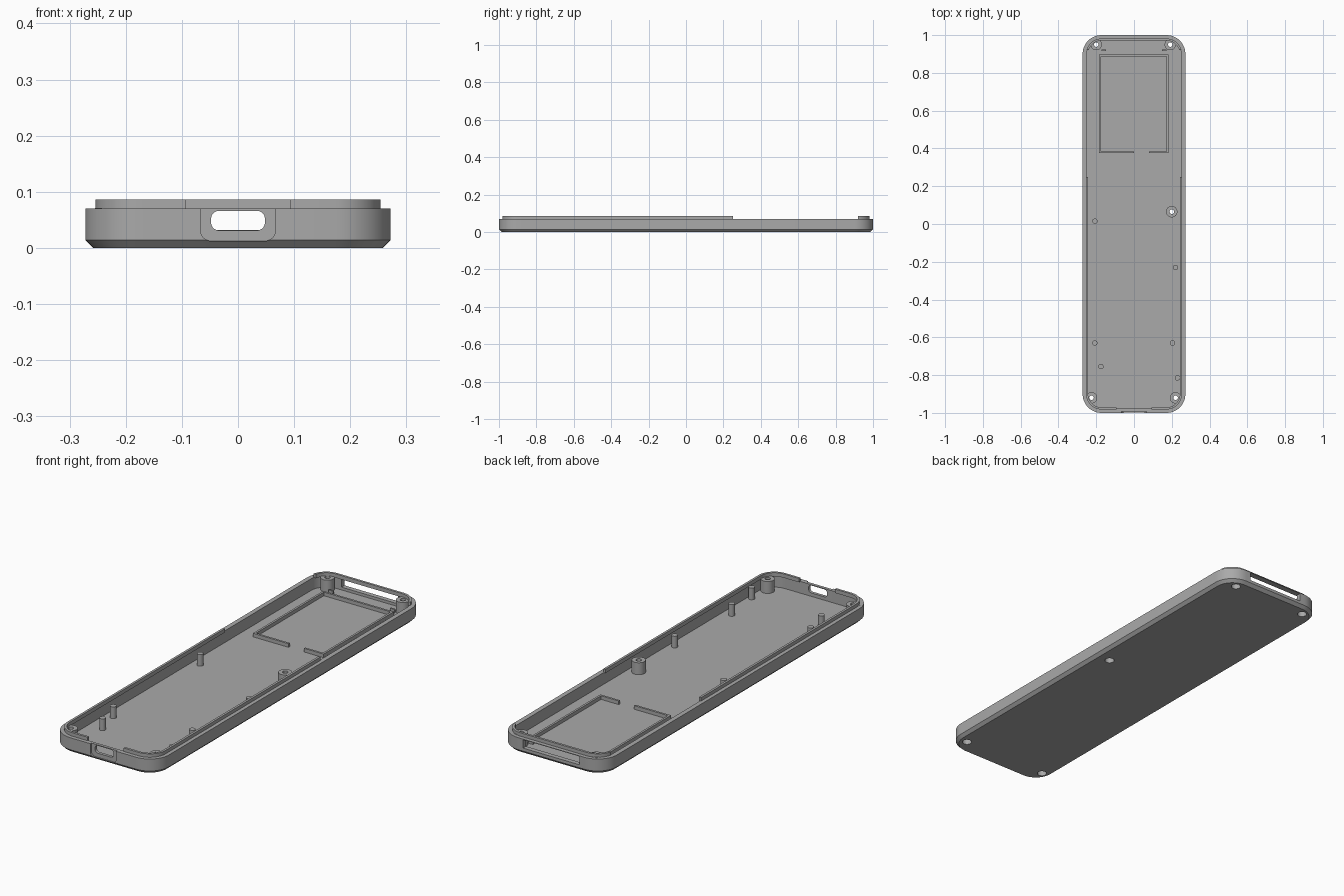
import bpy, bmesh, math

cube = bpy.data.objects.get("Cube")
if cube:
    bpy.data.objects.remove(cube, do_unlink=True)

grey = bpy.data.materials.new("plain grey plastic")
grey.use_nodes = True
colour = (0.4, 0.4, 0.4, 1)
grey.diffuse_color = colour
grey.node_tree.nodes["Principled BSDF"].inputs["Base Color"].default_value = colour

HALF_X, HALF_Y, CORNER = 0.272, 1.0, 0.1
FLOOR, WALL_TOP, LIP_TOP = 0.015, 0.07, 0.086


def finish(name, bm):
    bmesh.ops.recalc_face_normals(bm, faces=bm.faces)
    mesh = bpy.data.meshes.new(name)
    bm.to_mesh(mesh)
    bm.free()
    obj = bpy.data.objects.new(name, mesh)
    bpy.context.collection.objects.link(obj)
    mesh.materials.append(grey)
    return obj


def rounded(hx, hy, r, steps=12):
    """Outline of a rounded rectangle centred on the origin."""
    pts = []
    for q, (sx, sy) in enumerate([(1, 1), (-1, 1), (-1, -1), (1, -1)]):
        for i in range(steps + 1):
            a = math.pi / 2 * (q + i / steps)
            pts.append((sx * (hx - r) + r * math.cos(a), sy * (hy - r) + r * math.sin(a)))
    return pts


def loft(name, rings, closed=False):
    """Skin rings of points; either cap both ends or join last to first."""
    bm = bmesh.new()
    loops = [[bm.verts.new(p) for p in ring] for ring in rings]
    pairs = list(zip(loops, loops[1:]))
    if closed:
        pairs.append((loops[-1], loops[0]))
    else:
        bm.faces.new(loops[0])
        bm.faces.new(loops[-1])
    for a, b in pairs:
        for i in range(len(a)):
            j = (i + 1) % len(a)
            bm.faces.new((a[i], a[j], b[j], b[i]))
    return finish(name, bm)


def case_ring(inset, z):
    return [(x, y, z) for x, y in rounded(HALF_X - inset, HALF_Y - inset, CORNER - inset)]


def box(name, x0, x1, y0, y1, z0, z1):
    flat = [(x0, y0), (x1, y0), (x1, y1), (x0, y1)]
    return loft(name, [[(x, y, z) for x, y in flat] for z in (z0, z1)])


def cylinder(name, x, y, r, z0, z1, sides=32):
    circle = [(x + r * math.cos(math.tau * i / sides), y + r * math.sin(math.tau * i / sides))
              for i in range(sides)]
    return loft(name, [[(px, py, z) for px, py in circle] for z in (z0, z1)])


def front_prism(name, hx, z0, z1, r, y0, y1):
    """Rounded rectangle in the front plane, pushed along y."""
    mid, hz = (z0 + z1) / 2, (z1 - z0) / 2
    return loft(name, [[(x, y, mid + z) for x, z in rounded(hx, hz, r, 6)] for y in (y0, y1)])


def cut(obj, cutters):
    bpy.context.view_layer.objects.active = obj
    for c in cutters:
        c.hide_render = True
        mod = obj.modifiers.new("cut", "BOOLEAN")
        mod.operation, mod.solver, mod.object = "DIFFERENCE", "EXACT", c
        bpy.ops.object.modifier_apply(modifier=mod.name)


def discard(cutters):
    for c in cutters:
        bpy.data.objects.remove(c, do_unlink=True)


# Tray with chamfered underside and hollow interior
tray = loft("tray", [case_ring(*p) for p in (
    (0.014, 0), (0, 0.014), (0, WALL_TOP), (0.022, WALL_TOP), (0.022, FLOOR))])

# Port recess, port opening and rear slot
openings = [
    front_prism("port_recess_cutter", 0.067, 0.012, 0.12, 0.02, -1.1, -0.992),
    front_prism("port_cutter", 0.048, 0.031, 0.066, 0.014, -1.1, -0.9),
    box("rear_slot_cutter", -0.147, 0.147, 0.96, 1.1, 0.028, 0.067),
]
cut(tray, openings)
discard(openings)

# Screw bosses with through holes and wide recesses underneath
for i, (x, y) in enumerate([(-0.2, 0.95), (0.192, 0.95), (0.2, 0.065),
                            (-0.225, -0.92), (0.22, -0.92)]):
    boss = cylinder(f"screw_boss_{i + 1}", x, y, 0.03, 0.005, WALL_TOP + 0.001)
    holes = [cylinder("screw_hole", x, y, 0.012, -0.05, 0.2),
             cylinder("head_recess", x, y, 0.021, -0.05, 0.032)]
    cut(boss, holes)
    cut(tray, holes)
    discard(holes)

# Raised lip, open at the port and along the rear half of the sides
lip = loft("lip", [case_ring(*p) for p in (
    (0.018, 0.068), (0.018, LIP_TOP), (0.029, LIP_TOP), (0.029, 0.068))], closed=True)
gaps = [box("front_gap", -0.093, 0.093, -1.1, -0.9, 0, 0.2),
        box("side_gap", -0.4, 0.4, 0.25, 0.92, 0, 0.2)]
cut(lip, gaps)
discard(gaps)

# Locating pegs
for i, (x, y) in enumerate([(-0.207, 0.015), (0.22, -0.23), (-0.207, -0.63),
                            (0.204, -0.63), (-0.175, -0.755), (0.23, -0.815)]):
    cylinder(f"peg_{i + 1}", x, y, 0.014, 0.01, WALL_TOP, 20)

# Low fence on the floor with a gap in its front side
X0, X1, Y0, Y1, T = -0.185, 0.182, 0.375, 0.897, 0.01
for name, *span in [("left", X1 - T, X1, Y0, Y1), ("right", X0, X0 + T, Y0, Y1),
                    ("back", X0 + T, X1 - T, Y1 - T, Y1),
                    ("front_long", X0 + T, 0, Y0, Y0 + T),
                    ("front_short", 0.08, X1 - T, Y0, Y0 + T)]:
    box("fence_" + name, *span, 0.01, 0.032)

# Small ribs beside the rear bosses
for side, x in (("left", 0.16), ("right", -0.16)):
    box("rib_" + side, x - 0.012, x + 0.012, 0.916, 0.924, 0.01, 0.032)

bpy.ops.object.select_all(action="DESELECT")
for obj in bpy.context.collection.objects:
    if obj.type == "MESH":
        obj.select_set(True)
        bpy.context.view_layer.objects.active = obj
bpy.ops.object.shade_smooth_by_angle(angle=math.radians(30))
